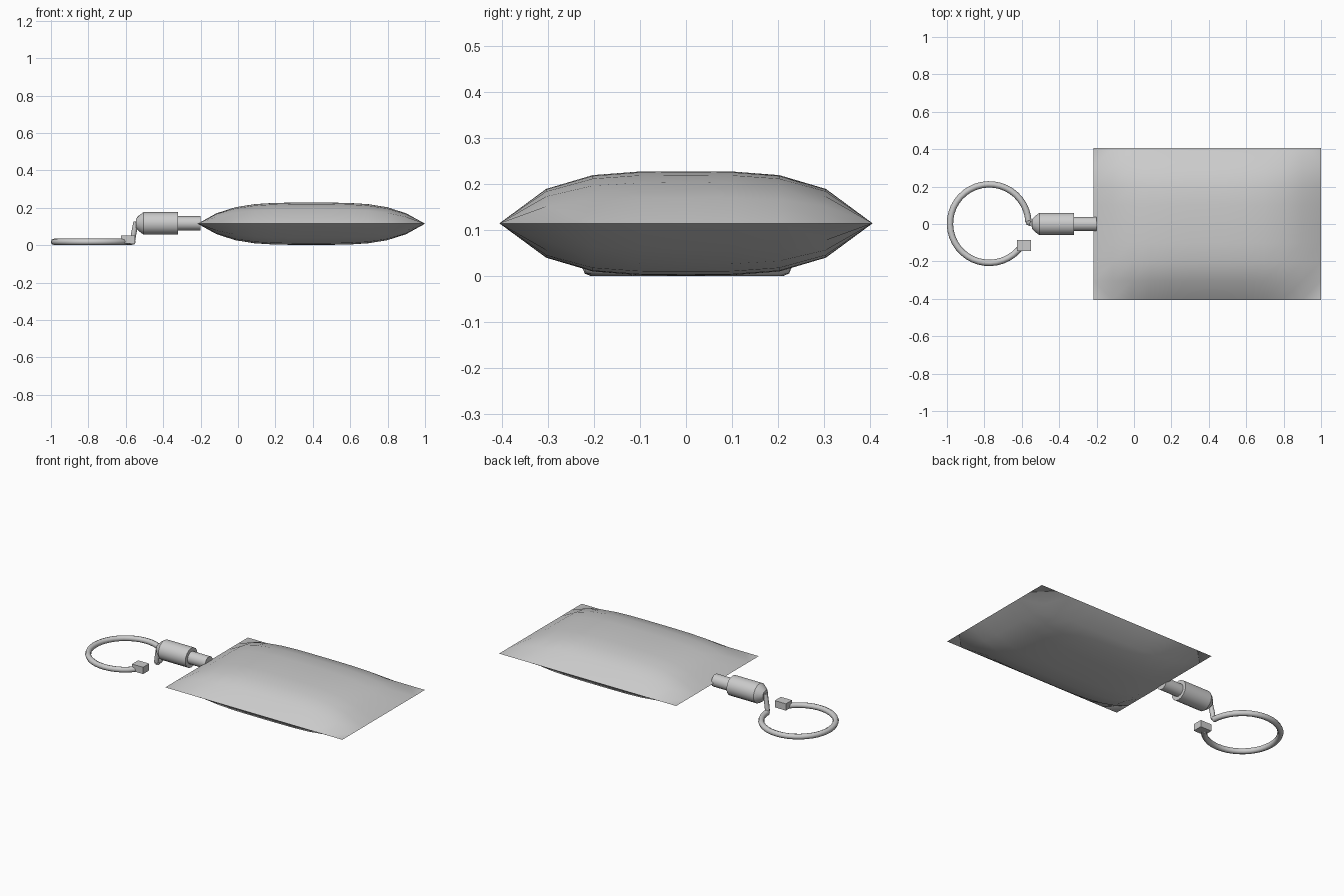
import bpy, bmesh, math
from mathutils import Vector, Matrix

if "Cube" in bpy.data.objects:
    bpy.data.objects.remove(bpy.data.objects["Cube"])

grey = bpy.data.materials.new("light_grey")
grey.diffuse_color = (0.6, 0.6, 0.6, 1)
grey.use_nodes = True
grey.node_tree.nodes["Principled BSDF"].inputs["Base Color"].default_value = grey.diffuse_color


def finish(name, bm, smooth=None):
    me = bpy.data.meshes.new(name)
    bm.to_mesh(me)
    bm.free()
    ob = bpy.data.objects.new(name, me)
    bpy.context.collection.objects.link(ob)
    me.materials.append(grey)
    if smooth:
        bpy.ops.object.select_all(action='DESELECT')
        ob.select_set(True)
        bpy.context.view_layer.objects.active = ob
        bpy.ops.object.shade_smooth_by_angle(angle=math.radians(smooth))
    return ob


# Pillow: two puffed sheets meeting at a sharp seam, flat at the corners
def pillow():
    nx, ny, hx, hy, puff = 12, 8, 0.608, 0.405, 0.113
    cx, cz = 0.392, 0.115
    bm = bmesh.new()
    for side in (1, -1):
        g = []
        for i in range(nx + 1):
            u = 2 * i / nx - 1
            row = []
            for j in range(ny + 1):
                v = 2 * j / ny - 1
                h = puff * (1 - abs(u) ** 3.75) * (1 - abs(v) ** 3.75)
                row.append(bm.verts.new((cx + hx * u, hy * v, cz + side * h)))
            g.append(row)
        for i in range(nx):
            for j in range(ny):
                a, b, c, d = g[i][j], g[i + 1][j], g[i + 1][j + 1], g[i][j + 1]
                if i in (0, nx - 1) and j in (0, ny - 1):
                    # corner cells are split so the tip stays flat
                    if (i == 0) == (j == 0):
                        tris = [(a, b, d), (b, c, d)]
                    else:
                        tris = [(a, b, c), (a, c, d)]
                else:
                    tris = [(a, b, c, d)]
                for t in tris:
                    bm.faces.new(t if side > 0 else t[::-1])
    return finish("pillow", bm, 40)


pillow()


# Turned parts along x: list of (x, radius)
def lathe_x(name, profile, z, sides=16):
    bm = bmesh.new()
    rings = [[bm.verts.new((x, r * math.cos(2 * math.pi * k / sides),
                            z + r * math.sin(2 * math.pi * k / sides)))
              for k in range(sides)] for x, r in profile]
    for p, q in zip(rings, rings[1:]):
        for k in range(sides):
            m = (k + 1) % sides
            bm.faces.new((p[k], p[m], q[m], q[k]))
    bm.faces.new(rings[0])
    bm.faces.new(rings[-1])
    bmesh.ops.recalc_face_normals(bm, faces=bm.faces)
    return finish(name, bm, 30)


lathe_x("clasp_barrel", [(-0.545, 0.026), (-0.53, 0.042), (-0.505, 0.06), (-0.32, 0.06)], 0.117)
lathe_x("clasp_stub", [(-0.33, 0.038), (-0.2, 0.038)], 0.117)


# Tubes swept along a path
def tube(name, points, radius, sides=8):
    bm = bmesh.new()
    pts = [Vector(p) for p in points]
    rings = []
    for i, p in enumerate(pts):
        t = (pts[min(i + 1, len(pts) - 1)] - pts[max(i - 1, 0)]).normalized()
        ref = Vector((0, 0, 1)) if abs(t.z) < 0.7 else Vector((0, 1, 0))
        n = t.cross(ref).normalized()
        b = n.cross(t)
        rings.append([bm.verts.new(p + radius * (n * math.cos(2 * math.pi * k / sides)
                                                 + b * math.sin(2 * math.pi * k / sides)))
                      for k in range(sides)])
    for p, q in zip(rings, rings[1:]):
        for k in range(sides):
            m = (k + 1) % sides
            bm.faces.new((p[k], p[m], q[m], q[k]))
    bm.faces.new(rings[0])
    bm.faces.new(rings[-1])
    bmesh.ops.recalc_face_normals(bm, faces=bm.faces)
    return finish(name, bm, 50)


# Open split ring, and the short link rising to the clasp
arc = [math.radians(a) for a in range(2, 327, 9)]
tube("key_ring", [(-0.774 + 0.21 * math.cos(a), 0.002 + 0.21 * math.sin(a), 0.018)
                  for a in arc], 0.017)
tube("ring_link", [(-0.564, 0.006, 0.022), (-0.558, 0.004, 0.06), (-0.545, 0.0, 0.125)], 0.014)

# Small end block on the ring's free end
bm = bmesh.new()
bmesh.ops.create_cube(bm, size=1, matrix=Matrix.Translation((-0.588, -0.115, 0.03))
                      @ Matrix.Diagonal((0.076, 0.06, 0.042, 1)))
finish("ring_end_block", bm)
